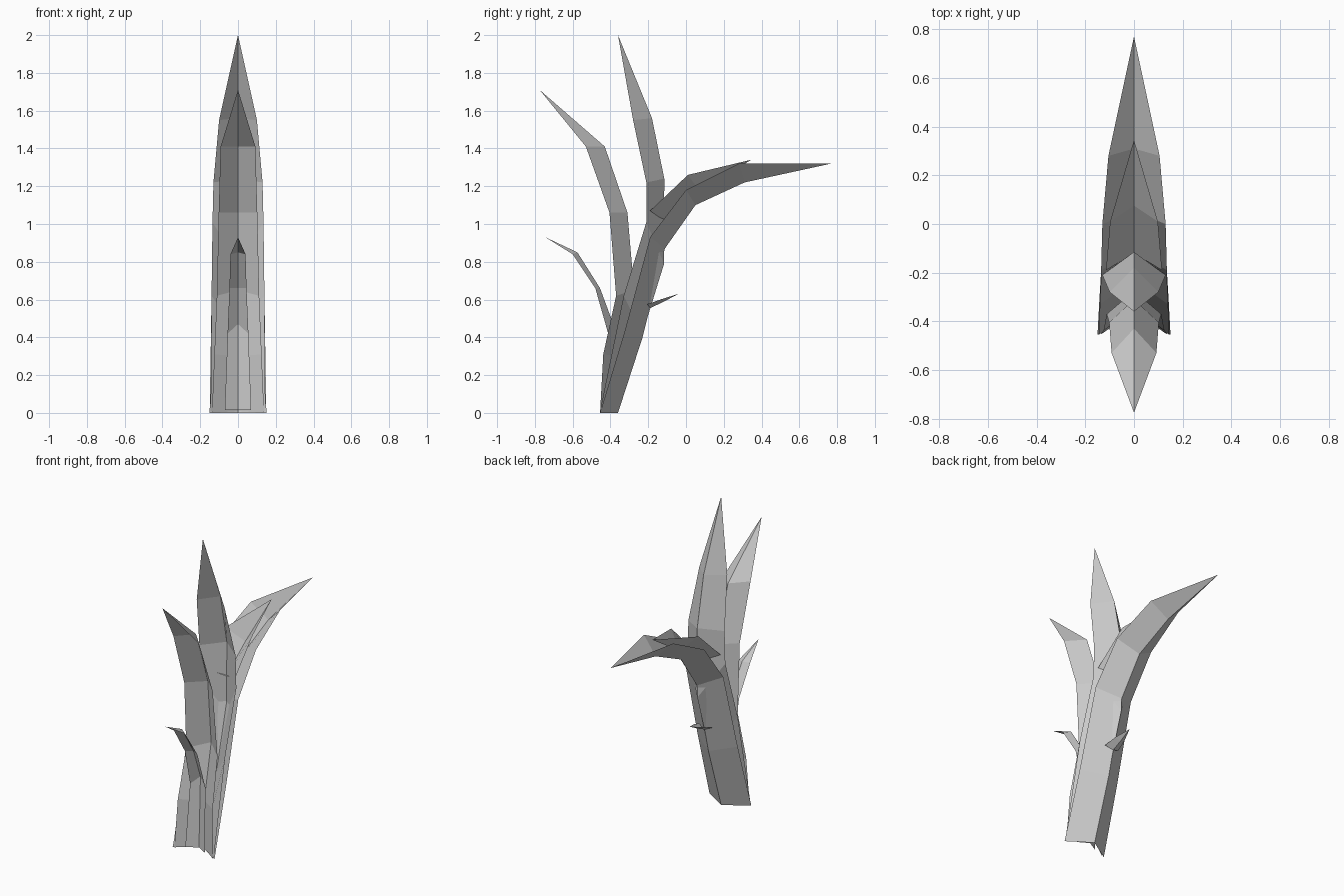
import bpy
import bmesh


def blade(name, rows, tip):
    """Folded leaf: rows are (half width, edge y, edge z, keel y, keel z)."""
    bm = bmesh.new()
    loops = []
    for w, ey, ez, ky, kz in rows:
        loops.append([bm.verts.new(p) for p in ((-w, ey, ez), (0, ky, kz), (w, ey, ez))])
    end = bm.verts.new((0, *tip))
    for a, b in zip(loops, loops[1:]):
        for i in (0, 1):
            bm.faces.new((a[i], a[i + 1], b[i + 1], b[i]))
    for i in (0, 1):
        bm.faces.new((loops[-1][i], loops[-1][i + 1], end))
    mesh = bpy.data.meshes.new(name)
    bm.to_mesh(mesh)
    bm.free()
    obj = bpy.data.objects.new(name, mesh)
    bpy.context.collection.objects.link(obj)
    return obj


# Large leaf arching to the back
blade("arching_leaf", [
    (.15, -.455, 0, -.36, 0),
    (.143, -.325, .43, -.23, .40),
    (.135, -.19, .93, -.112, .87),
    (.13, 0, 1.18, .05, 1.10),
    (.105, .28, 1.32, .31, 1.22)], (.77, 1.32))

# Tall upright leaf
blade("tall_leaf", [
    (.145, -.455, .01, -.36, .01),
    (.14, -.33, .62, -.23, .42),
    (.135, -.21, 1.01, -.116, .79),
    (.13, -.21, 1.22, -.115, 1.24),
    (.10, -.28, 1.55, -.18, 1.56)], (-.36, 2.0))

# Leaf leaning to the front
blade("front_leaf", [
    (.138, -.455, 0, -.36, .01),
    (.125, -.438, .31, -.345, .30),
    (.112, -.37, .62, -.275, .65),
    (.102, -.405, 1.06, -.31, 1.06),
    (.092, -.53, 1.41, -.43, 1.41)], (-.775, 1.71))

# Small inner shoot at the front
blade("small_shoot", [
    (.07, -.44, .015, -.40, .015),
    (.055, -.412, .42, -.385, .47),
    (.045, -.48, .66, -.455, .66),
    (.04, -.60, .84, -.575, .85)], (-.745, .93))

# Short upper leaf above the arching one
blade("upper_back_leaf", [
    (.115, -.19, 1.07, -.12, 1.02),
    (.098, .01, 1.26, .075, 1.17)], (.345, 1.34))

# Little thorn at the back
blade("back_thorn", [
    (.05, -.205, .575, -.19, .555),
    (.035, -.13, .602, -.125, .585)], (-.04, .63))
